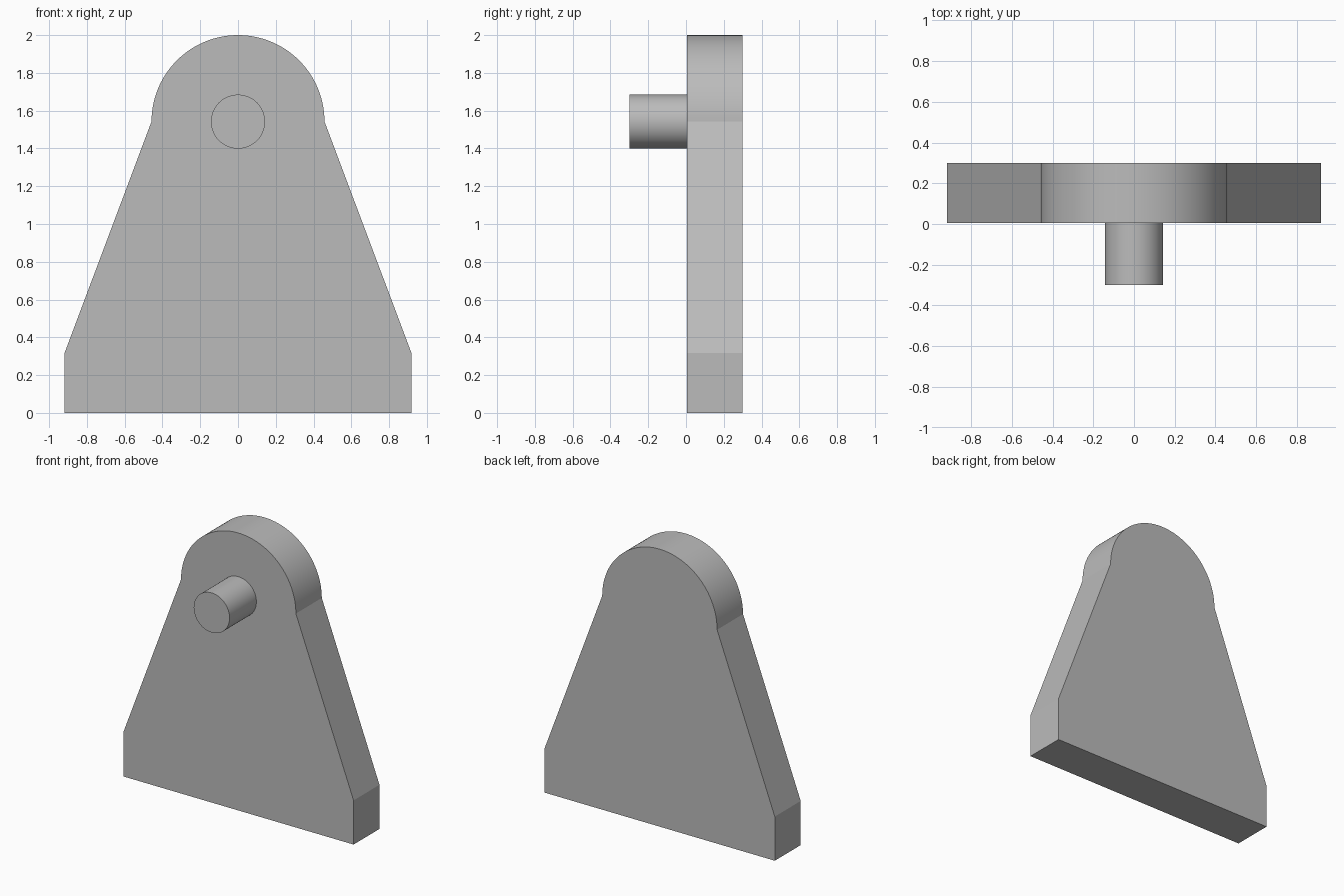
import bpy
import bmesh
from math import cos, sin, pi, radians
from mathutils import Vector

cube = bpy.data.objects.get("Cube")
if cube:
    bpy.data.objects.remove(cube, do_unlink=True)

# Single plain grey
grey = bpy.data.materials.new("plain grey")
grey.use_nodes = True
colour = (0.5, 0.5, 0.5, 1)
grey.diffuse_color = colour
grey.node_tree.nodes["Principled BSDF"].inputs["Base Color"].default_value = colour

PIVOT_Z = 1.542
HEAD_R = 0.458
PIN_R = 0.143


def arc(radius, start, end, steps):
    """Points on a circle around the pivot, as (x, z)."""
    angles = [start + (end - start) * i / steps for i in range(steps + 1)]
    return [(radius * cos(a), PIVOT_Z + radius * sin(a)) for a in angles]


def extrude_profile(name, profile, y_front, y_back):
    """Solid made by pushing an (x, z) outline along y."""
    bm = bmesh.new()
    face = bm.faces.new([bm.verts.new((x, y_front, z)) for x, z in profile])
    extruded = bmesh.ops.extrude_face_region(bm, geom=[face], use_keep_orig=True)
    moved = [v for v in extruded["geom"] if isinstance(v, bmesh.types.BMVert)]
    bmesh.ops.translate(bm, verts=moved, vec=Vector((0, y_back - y_front, 0)))
    bmesh.ops.recalc_face_normals(bm, faces=bm.faces)
    mesh = bpy.data.meshes.new(name)
    bm.to_mesh(mesh)
    bm.free()
    mesh.materials.append(grey)
    obj = bpy.data.objects.new(name, mesh)
    bpy.context.collection.objects.link(obj)
    bpy.ops.object.select_all(action="DESELECT")
    obj.select_set(True)
    bpy.context.view_layer.objects.active = obj
    bpy.ops.object.shade_smooth_by_angle(angle=radians(15))
    return obj


# Bracket plate: straight foot, tapering sides, round head
foot = [(-0.918, 0.318), (-0.918, 0), (0.918, 0), (0.918, 0.318)]
extrude_profile("bracket_plate", foot + arc(HEAD_R, 0, pi, 64), 0.005, 0.3)

# Pivot pin standing out of the front
extrude_profile("pivot_pin", arc(PIN_R, 0, 2 * pi, 64)[:-1], -0.3, 0.005)
